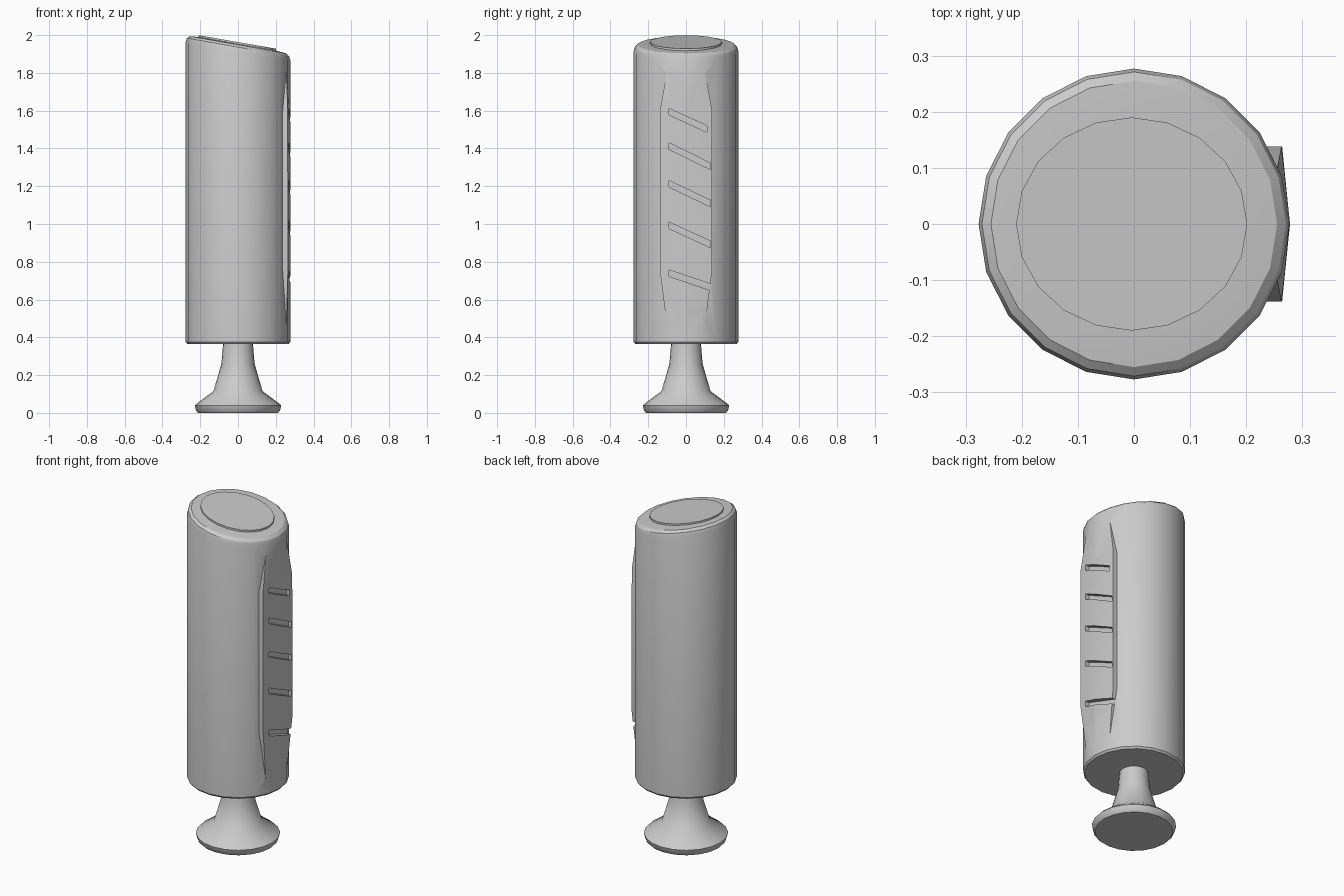
import bpy, bmesh, math
from mathutils import Matrix

if "Cube" in bpy.data.objects:
    bpy.data.objects.remove(bpy.data.objects["Cube"])

SLOPE = -0.178  # tilt of the slanted top


def new_object(name, bm):
    bmesh.ops.remove_doubles(bm, verts=bm.verts, dist=1e-5)
    bmesh.ops.recalc_face_normals(bm, faces=bm.faces)
    me = bpy.data.meshes.new(name)
    bm.to_mesh(me)
    bm.free()
    ob = bpy.data.objects.new(name, me)
    bpy.context.collection.objects.link(ob)
    return ob


def loft(name, rings):
    bm = bmesh.new()
    vs = [[bm.verts.new(p) for p in r] for r in rings]
    n = len(vs[0])
    for a, b in zip(vs, vs[1:]):
        for i in range(n):
            j = (i + 1) % n
            bm.faces.new((a[i], a[j], b[j], b[i]))
    bm.faces.new(vs[0][::-1])
    bm.faces.new(vs[-1])
    return new_object(name, bm)


def lathe(name, profile, sides=20, slant_above=99, cx=0):
    rings = []
    for r, z in profile:
        ring = []
        for i in range(sides):
            a = 2 * math.pi * i / sides
            x, y = cx + r * math.cos(a), r * math.sin(a)
            ring.append((x, y, z + (SLOPE * x if z > slant_above else 0)))
        rings.append(ring)
    return loft(name, rings)


def smooth(ob, angle=35):
    bpy.ops.object.select_all(action='DESELECT')
    ob.select_set(True)
    bpy.context.view_layer.objects.active = ob
    bpy.ops.object.shade_smooth_by_angle(angle=math.radians(angle))


def boolean(ob, other, op):
    m = ob.modifiers.new(op.lower(), 'BOOLEAN')
    m.operation, m.object, m.solver = op, other, 'EXACT'
    bpy.ops.object.select_all(action='DESELECT')
    bpy.context.view_layer.objects.active = ob
    ob.select_set(True)
    bpy.ops.object.modifier_apply(modifier=m.name)
    bpy.data.objects.remove(other, do_unlink=True)


# flared foot
foot = lathe("foot", [(0.212, 0.0), (0.222, 0.01), (0.229, 0.038), (0.218, 0.05),
                      (0.13, 0.115), (0.088, 0.26), (0.078, 0.38)])
smooth(foot, 40)

# cylindrical body with rounded, slanted top
body = lathe("body", [(0.268, 0.365), (0.277, 0.376), (0.277, 1.915), (0.271, 1.936),
                      (0.255, 1.949), (0.2, 1.953)], slant_above=1)

# raised grip panel on the right side, fading into the body at both ends
sections = [(0.42, 0.262, 0.24, 0.09), (0.47, 0.275, 0.256, 0.102), (0.75, 0.278, 0.264, 0.138),
            (1.60, 0.278, 0.263, 0.138), (1.80, 0.275, 0.256, 0.102), (1.85, 0.262, 0.24, 0.09)]
grip = loft("grip", [[(0.15, -w, z), (xe, -w, z), (xc, 0, z), (xe, w, z), (0.15, w, z)]
                     for z, xc, xe, w in sections])
boolean(body, grip, 'UNION')

# five slanted finger slots: start z, end z, end y
for z0, z1, y1 in [(1.595, 1.503, 0.11), (1.413, 1.305, 0.13), (1.213, 1.108, 0.13),
                   (0.993, 0.892, 0.13), (0.74, 0.665, 0.13)]:
    h = 0.017
    slot = loft("slot_cutter", [[(x, -0.09, z0 - h), (x, y1, z1 - h), (x, y1, z1 + h), (x, -0.09, z0 + h)]
                                for x in (0.243, 0.35)])
    boolean(body, slot, 'DIFFERENCE')
smooth(body, 30)

# raised plate on the slanted top
plate = lathe("top_plate", [(0.2, 1.945), (0.2, 1.963)], slant_above=1, cx=-0.004)
plate.data.transform(Matrix.Diagonal((1.03, 0.95, 1, 1)))
smooth(plate)
